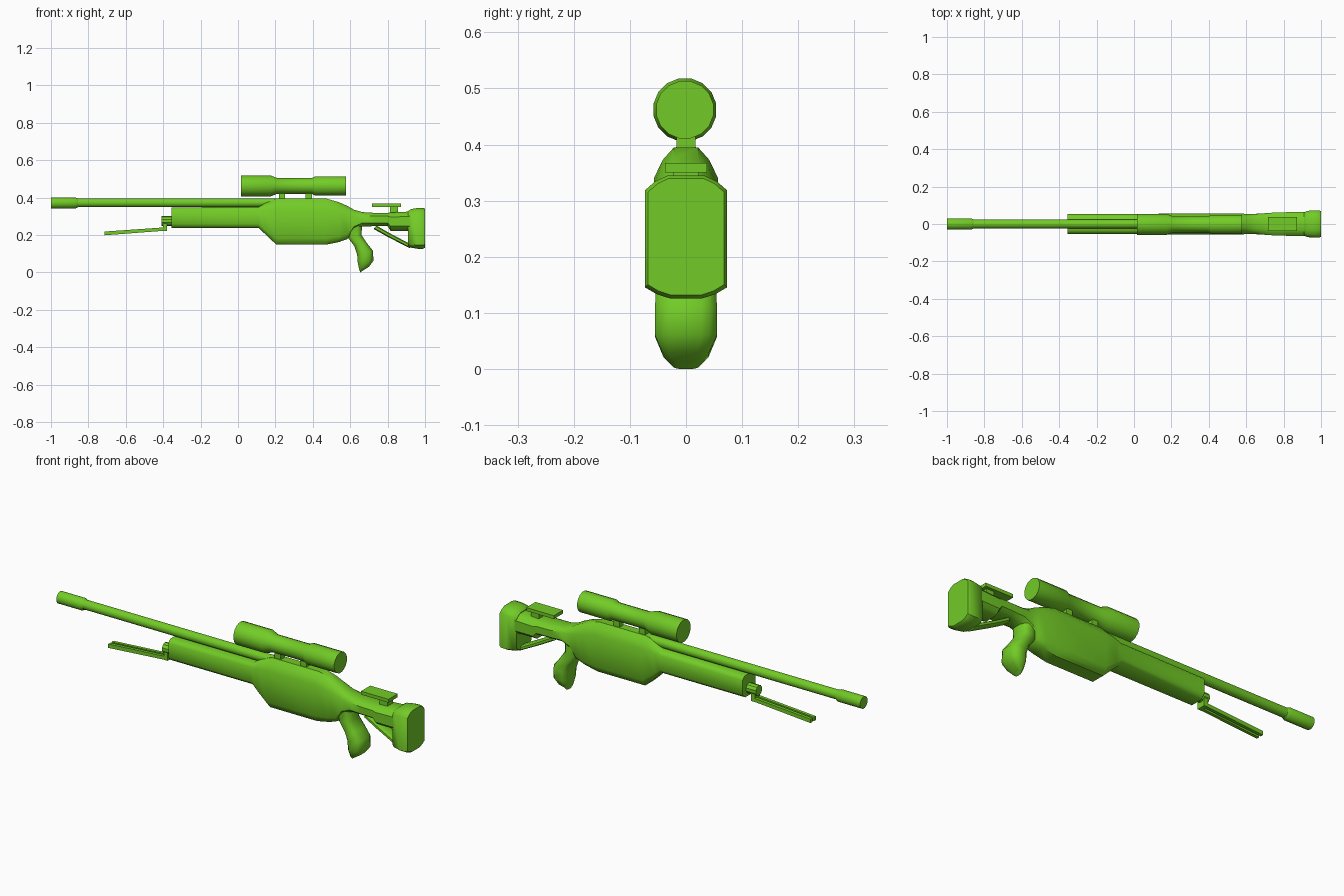
import bpy, bmesh, math

if "Cube" in bpy.data.objects:
    bpy.data.objects.remove(bpy.data.objects["Cube"])

green = bpy.data.materials.new("green")
green.diffuse_color = (0.17, 0.60, 0.02, 1)
green.use_nodes = True
green.node_tree.nodes["Principled BSDF"].inputs["Base Color"].default_value = green.diffuse_color


def skin(name, rings, angle=35):
    """Bridge equal-sized rings of points into a capped solid."""
    bm = bmesh.new()
    loops = [[bm.verts.new(p) for p in r] for r in rings]
    n = len(loops[0])
    for r0, r1 in zip(loops, loops[1:]):
        for i in range(n):
            j = (i + 1) % n
            bm.faces.new((r0[i], r0[j], r1[j], r1[i]))
    bm.faces.new(loops[0])
    bm.faces.new(loops[-1])
    bmesh.ops.recalc_face_normals(bm, faces=bm.faces)
    me = bpy.data.meshes.new(name)
    bm.to_mesh(me)
    bm.free()
    ob = bpy.data.objects.new(name, me)
    bpy.context.collection.objects.link(ob)
    me.materials.append(green)
    bpy.ops.object.select_all(action='DESELECT')
    ob.select_set(True)
    bpy.context.view_layer.objects.active = ob
    bpy.ops.object.shade_smooth_by_angle(angle=math.radians(angle))
    return ob


def section(x0, z0, x1, z1, w, c0=.12, c1=.2, a=.6, b=.4):
    """Chamfered ring from point 0 to point 1 in the xz plane, half width w."""
    half = [(0, a), (c0 * .4, .55 + .45 * a), (c0, 1),
            (1 - c1, 1), (1 - c1 * .4, .55 + .45 * b), (1, b)]
    pts = half + [(t, -y) for t, y in reversed(half)]
    return [(x0 + (x1 - x0) * t, y * w, z0 + (z1 - z0) * t) for t, y in pts]


def upright(x, zb, zt, w, *shape):
    return section(x, zb, x, zt, w, *shape)


def turned(name, profile, z, n=16, y=0):
    """Round part along x from (x, radius) pairs."""
    return skin(name, [[(x, y + r * math.cos(math.tau * (i + .5) / n),
                         z + r * math.sin(math.tau * (i + .5) / n)) for i in range(n)]
                       for x, r in profile])


def box(name, x0, x1, y0, y1, z0, z1):
    return skin(name, [[(x, y0, z0), (x, y1, z0), (x, y1, z1), (x, y0, z1)] for x in (x0, x1)])


# Barrel and muzzle
turned("barrel", [(-.88, .024), (.22, .024)], .372, 12)
turned("muzzle", [(-1, .031), (-.87, .031), (-.855, .024)], .371, 12)

# Fore-end, receiver and stock neck in one shell
fore = (.2, .16, .6, .65)
mid = (.14, .22, .6, .38)
neck = (.25, .25, .5, .5)
skin("body", [
    upright(-.355, .237, .347, .053, *fore),
    upright(.11, .237, .35, .053, *fore),
    upright(.145, .205, .37, .056, .14, .2, .6, .5),
    upright(.205, .148, .395, .057, *mid),
    upright(.47, .148, .395, .057, *mid),
    upright(.54, .162, .375, .057, *mid),
    upright(.585, .178, .355, .055, *mid),
    upright(.62, .215, .335, .053, *neck),
    upright(.665, .245, .322, .055, *neck),
    upright(.73, .247, .318, .06, *neck),
    upright(.80, .247, .318, .062, *neck),
    upright(.815, .222, .32, .063, *neck),
    upright(.92, .222, .325, .065, *neck)], 40)

# Pistol grip
gs = (.25, .25, .5, .5)
skin("grip", [
    section(.58, .24, .665, .27, .048, *gs),
    section(.588, .185, .66, .20, .05, *gs),
    section(.622, .14, .69, .155, .054, *gs),
    section(.637, .095, .722, .115, .055, *gs),
    section(.64, .055, .724, .062, .055, *gs),
    section(.647, .018, .70, .03, .04, *gs),
    section(.653, 0, .672, .012, .022, *gs)], 50)

# Butt pad
pad = (.09, .12, .4, .45)
skin("butt_pad", [
    upright(.91, .14, .328, .06, *pad),
    upright(.925, .132, .338, .07, *pad),
    upright(.96, .126, .344, .073, *pad),
    upright(.99, .126, .345, .073, *pad),
    upright(1, .132, .34, .068, *pad)], 50)

# Strut under the stock
skin("stock_strut", [section(.725, .232, .74, .25, .03, *gs),
                     section(.80, .19, .81, .21, .03, *gs),
                     section(.92, .128, .92, .152, .03, *gs)])

# Cheek rest
box("cheek_rest", .717, .872, -.037, .037, .35, .367)
box("cheek_post", .812, .856, -.022, .022, .31, .352)

# Scope and its mounts
turned("scope", [(.015, .057), (.175, .057), (.21, .043), (.395, .043),
                 (.412, .052), (.578, .052)], .462, 16, -.002)
for i, x in enumerate((.218, .362)):
    box(f"scope_mount_{i + 1}", x, x + .034, -.017, .017, .385, .43)

# Folded bipod
turned("bipod_pivot", [(-.41, .026), (-.35, .026)], .274, 10)
box("bipod_bracket", -.402, -.38, -.022, .022, .222, .27)
for side, y in (("left", .013), ("right", -.013)):
    skin(f"bipod_leg_{side}", [
        [(x, y + dy, z + dz) for dy, dz in ((-.008, -h), (.008, -h), (.008, h), (-.008, h))]
        for x, z, h in ((-.715, .208, .01), (-.385, .232, .009))])
